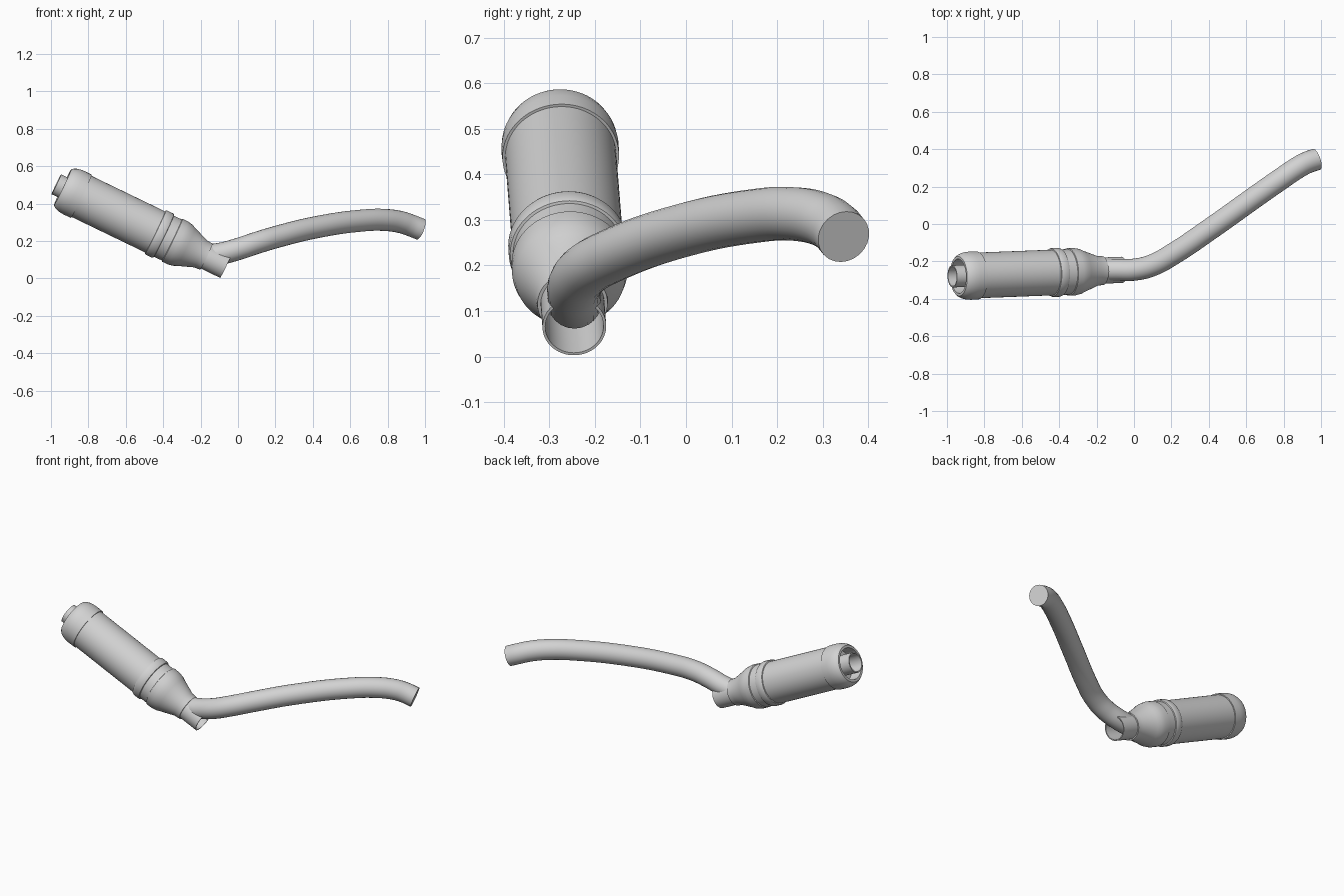
import bpy, bmesh, math
from mathutils import Vector

cube = bpy.data.objects.get("Cube")
if cube:
    bpy.data.objects.remove(cube, do_unlink=True)

# Single metal colour
metal = bpy.data.materials.new("light_grey_metal")
metal.use_nodes = True
COLOUR = (0.65, 0.65, 0.65, 1)
metal.diffuse_color = COLOUR
metal.node_tree.nodes["Principled BSDF"].inputs["Base Color"].default_value = COLOUR

# The canister axis runs from the low inlet to the raised tip
BASE = Vector((-0.065, -0.245, 0.066))
AXIS = Vector((-0.903, -0.035, 0.436))
TURN = AXIS.to_track_quat('Z', 'Y')


def finish(obj, angle=32):
    bpy.ops.object.select_all(action='DESELECT')
    obj.select_set(True)
    bpy.context.view_layer.objects.active = obj
    if obj.type == 'CURVE':
        bpy.ops.object.convert(target='MESH')
        obj = bpy.context.object
    obj.data.materials.clear()
    obj.data.materials.append(metal)
    bpy.ops.object.shade_smooth_by_angle(angle=math.radians(angle))


def lathe(name, profile, sides=64):
    """Spin a closed (distance, radius) loop about the canister axis."""
    bm = bmesh.new()
    verts = [bm.verts.new((r, 0, d)) for d, r in profile]
    edges = [bm.edges.new((v, verts[(i + 1) % len(verts)])) for i, v in enumerate(verts)]
    bmesh.ops.spin(bm, geom=verts + edges, cent=(0, 0, 0), axis=(0, 0, 1),
                   angle=math.tau, steps=sides, use_duplicate=False)
    bmesh.ops.remove_doubles(bm, verts=bm.verts[:], dist=0.0002)
    bmesh.ops.recalc_face_normals(bm, faces=bm.faces[:])
    mesh = bpy.data.meshes.new(name)
    bm.to_mesh(mesh)
    bm.free()
    obj = bpy.data.objects.new(name, mesh)
    bpy.context.collection.objects.link(obj)
    obj.rotation_mode = 'QUATERNION'
    obj.rotation_quaternion = TURN
    obj.location = BASE
    finish(obj)


# Open inlet sleeve
lathe("inlet_sleeve", [(0, 0.064), (0, 0.07), (0.15, 0.07), (0.15, 0.064)])

# Tapered neck swelling into the front shoulder
lathe("neck_cone", [(0.115, 0.066), (0.115, 0.077), (0.15, 0.08), (0.235, 0.112),
                    (0.255, 0.121), (0.285, 0.127), (0.318, 0.127), (0.322, 0.119),
                    (0.322, 0.066)])

# Raised clamp band
lathe("clamp_band", [(0.365, 0.11), (0.37, 0.128), (0.378, 0.131), (0.41, 0.131),
                     (0.418, 0.128), (0.422, 0.11)])

# Main cylinder
lathe("canister", [(0.31, 0.09), (0.31, 0.122), (0.88, 0.122), (0.88, 0.09)])

# Rounded end cap with a recessed opening
lathe("end_cap", [(0.858, 0.11), (0.858, 0.128), (0.9, 0.129), (0.925, 0.127),
                  (0.945, 0.122), (0.96, 0.115), (0.97, 0.106), (0.97, 0.092),
                  (0.9, 0.092), (0.9, 0.05), (0.87, 0.05)])

# Short exit tip with a blind bore
lathe("exit_tip", [(0.87, 0), (0.87, 0.059), (1.007, 0.059), (1.007, 0.052),
                   (0.9, 0.052), (0.9, 0)])

# Long curved header tube
PATH = [(-0.19, -0.245, 0.12), (-0.09, -0.245, 0.133), (0.01, -0.243, 0.16),
        (0.1, -0.22, 0.19), (0.21, -0.16, 0.223), (0.41, -0.025, 0.272),
        (0.66, 0.153, 0.309), (0.78, 0.237, 0.313), (0.87, 0.298, 0.301),
        (0.92, 0.326, 0.285), (0.976, 0.346, 0.263)]
curve = bpy.data.curves.new("header_tube", 'CURVE')
curve.dimensions = '3D'
curve.bevel_depth = 0.059
curve.bevel_resolution = 10
curve.resolution_u = 8
curve.use_fill_caps = True
spline = curve.splines.new('BEZIER')
spline.bezier_points.add(len(PATH) - 1)
for point, co in zip(spline.bezier_points, PATH):
    point.co = co
    point.handle_left_type = point.handle_right_type = 'AUTO'
tube = bpy.data.objects.new("header_tube", curve)
bpy.context.collection.objects.link(tube)
finish(tube)
